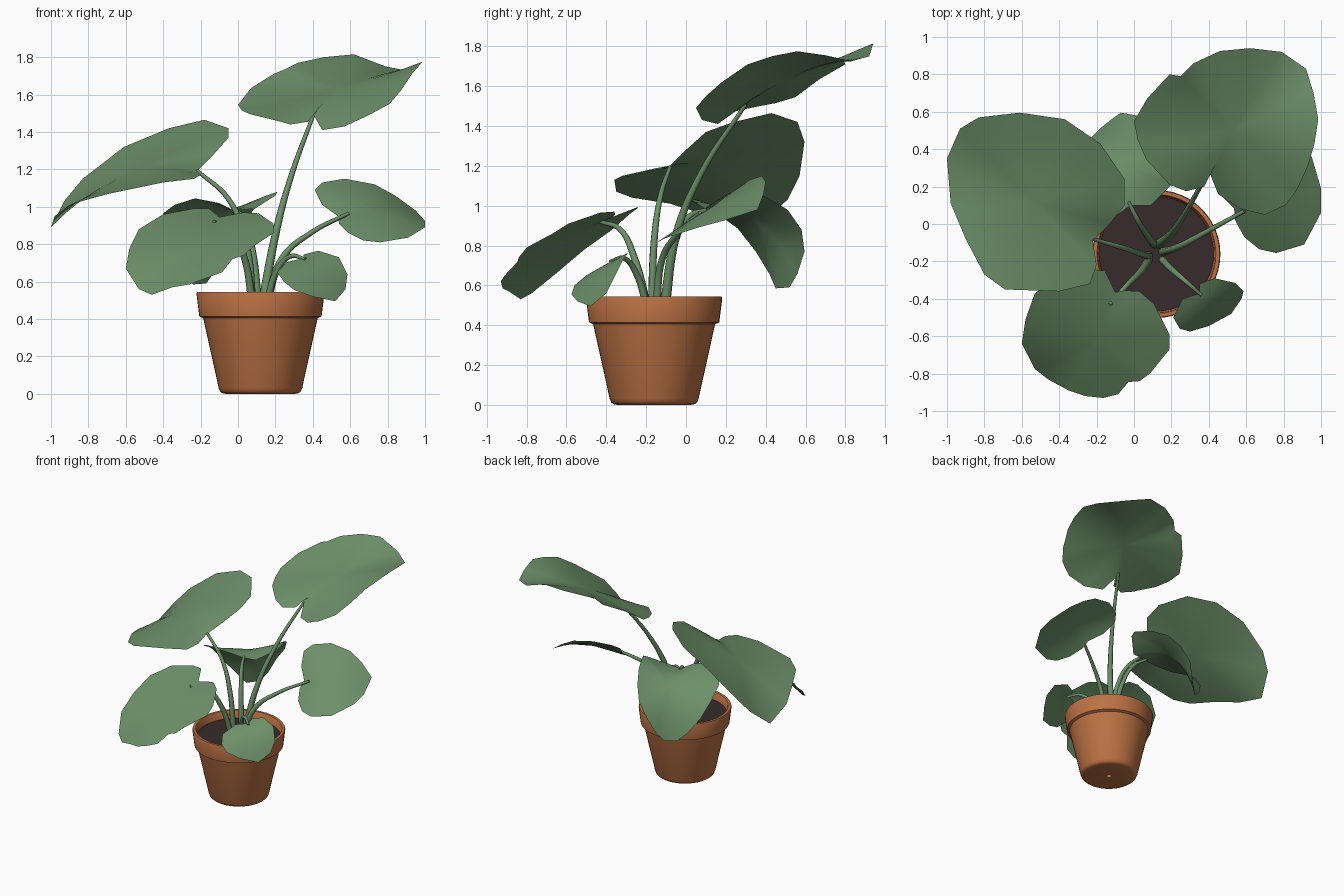
import bpy, bmesh, math
from mathutils import Vector
from mathutils.geometry import normal


def material(name, rgb):
    m = bpy.data.materials.new(name)
    m.diffuse_color = (*rgb, 1)
    return m


GREEN = material("leaf_green", (0.15, 0.28, 0.14))
TERRACOTTA = material("terracotta", (0.50, 0.168, 0.058))
SOIL = material("dark_soil", (0.038, 0.024, 0.025))
POT_X, POT_Y = 0.12, -0.16


def finish(name, bm, mat, angle=40):
    me = bpy.data.meshes.new(name)
    bm.to_mesh(me)
    bm.free()
    me.materials.append(mat)
    ob = bpy.data.objects.new(name, me)
    bpy.context.collection.objects.link(ob)
    bpy.ops.object.select_all(action='DESELECT')
    ob.select_set(True)
    bpy.context.view_layer.objects.active = ob
    bpy.ops.object.shade_smooth_by_angle(angle=math.radians(angle))
    return ob


def lathe(name, profile, mat, steps=48):
    """Spin a (radius, height) profile round the pot axis."""
    bm = bmesh.new()
    vs = [bm.verts.new((r, 0, z)) for r, z in profile]
    es = [bm.edges.new(p) for p in zip(vs, vs[1:])]
    bmesh.ops.spin(bm, geom=vs + es, cent=(0, 0, 0), axis=(0, 0, 1),
                   angle=math.tau, steps=steps)
    bmesh.ops.remove_doubles(bm, verts=bm.verts, dist=1e-4)
    bmesh.ops.recalc_face_normals(bm, faces=bm.faces)
    bmesh.ops.translate(bm, verts=bm.verts, vec=(POT_X, POT_Y, 0))
    return finish(name, bm, mat)


def leaf(name, centre, rim, rings=5):
    """Curved blade: rings blend from a flat heart out to the wavy rim path."""
    c = Vector(centre)
    rim = [Vector(p) for p in rim]
    n = normal(rim)
    if n.z < 0:
        rim.reverse()
        n = -n
    bm = bmesh.new()
    hub = bm.verts.new(c)
    prev = None
    for k in range(1, rings + 1):
        t = k / rings
        ring = [bm.verts.new(c + (p - c) * t - n * (p - c).dot(n) * (t - t * t))
                for p in rim]
        for i in range(len(rim)):
            j = (i + 1) % len(rim)
            if prev:
                bm.faces.new((prev[i], ring[i], ring[j], prev[j]))
            else:
                bm.faces.new((hub, ring[i], ring[j]))
        prev = ring
    return finish(name, bm, GREEN, 60)


def stem(name, path, r0=0.022, r1=0.010):
    """Tapered tube along a smooth path."""
    cu = bpy.data.curves.new(name, 'CURVE')
    cu.dimensions = '3D'
    cu.bevel_depth = 1.0
    cu.bevel_resolution = 2
    cu.resolution_u = 8
    cu.use_fill_caps = True
    sp = cu.splines.new('BEZIER')
    sp.bezier_points.add(len(path) - 1)
    for i, (bp, co) in enumerate(zip(sp.bezier_points, path)):
        bp.co = co
        bp.handle_left_type = bp.handle_right_type = 'AUTO'
        bp.radius = r0 + (r1 - r0) * i / (len(path) - 1)
    cu.materials.append(GREEN)
    ob = bpy.data.objects.new(name, cu)
    bpy.context.collection.objects.link(ob)
    bpy.ops.object.select_all(action='DESELECT')
    ob.select_set(True)
    bpy.context.view_layer.objects.active = ob
    bpy.ops.object.convert(target='MESH')
    bpy.ops.object.shade_smooth_by_angle(angle=math.radians(50))


# Pot with drain hole, rounded foot and thick collar
lathe("pot", [(0, 0.04), (0.022, 0.04), (0.022, 0), (0.185, 0), (0.205, 0.004),
              (0.216, 0.013), (0.223, 0.03), (0.306, 0.405), (0.327, 0.414),
              (0.342, 0.535), (0.338, 0.544), (0.318, 0.544), (0.313, 0.537),
              (0.302, 0.45)], TERRACOTTA)
lathe("soil", [(0, 0.485), (0.307, 0.485)], SOIL)

# Leaf blades, one rim path each
leaf("tall_leaf", (0.53, 0.5, 1.63), [
    (0.0, 0.55, 1.545), (0.07, 0.67, 1.635), (0.19, 0.80, 1.71), (0.25, 0.79, 1.735),
    (0.32, 0.86, 1.77), (0.46, 0.925, 1.80), (0.62, 0.94, 1.815), (0.79, 0.92, 1.75),
    (0.92, 0.83, 1.725), (0.96, 0.70, 1.755), (0.985, 0.56, 1.775), (0.965, 0.43, 1.75),
    (0.93, 0.31, 1.71), (0.87, 0.18, 1.62), (0.81, 0.10, 1.55), (0.70, 0.05, 1.49),
    (0.57, 0.08, 1.43), (0.45, 0.16, 1.41), (0.40, 0.285, 1.50), (0.375, 0.20, 1.455),
    (0.28, 0.175, 1.44), (0.19, 0.21, 1.465), (0.065, 0.345, 1.495), (0.02, 0.45, 1.515)])
leaf("left_leaf", (-0.53, 0.12, 1.20), [
    (-1.0, 0.35, 0.89), (-0.98, 0.11, 0.95), (-0.90, -0.08, 1.01), (-0.80, -0.27, 1.04),
    (-0.69, -0.35, 1.07), (-0.40, -0.36, 1.13), (-0.235, -0.32, 1.15),
    (-0.20, -0.22, 1.17), (-0.22, -0.09, 1.19), (-0.13, 0.0, 1.28), (-0.05, 0.10, 1.37),
    (-0.05, 0.24, 1.42), (-0.18, 0.43, 1.465), (-0.37, 0.56, 1.42), (-0.61, 0.595, 1.32),
    (-0.83, 0.57, 1.15), (-0.93, 0.51, 1.03)])
leaf("front_leaf", (-0.2, -0.62, 0.81), [
    (-0.155, -0.25, 0.99), (-0.24, -0.24, 0.99), (-0.40, -0.28, 0.96),
    (-0.53, -0.37, 0.88), (-0.58, -0.51, 0.78), (-0.60, -0.64, 0.67),
    (-0.53, -0.775, 0.56), (-0.46, -0.83, 0.53), (-0.35, -0.89, 0.57),
    (-0.26, -0.92, 0.585), (-0.165, -0.93, 0.62), (-0.085, -0.91, 0.65),
    (-0.03, -0.845, 0.72), (0.03, -0.84, 0.74), (0.085, -0.80, 0.79),
    (0.19, -0.67, 0.86), (0.19, -0.59, 0.91), (0.11, -0.43, 0.965),
    (0.03, -0.36, 0.97), (-0.05, -0.355, 0.955), (-0.10, -0.365, 0.945)])
leaf("right_leaf", (0.74, 0.13, 0.985), [
    (0.41, 0.26, 1.09), (0.45, 0.32, 1.13), (0.57, 0.38, 1.15), (0.73, 0.40, 1.12),
    (0.84, 0.39, 1.06), (0.95, 0.36, 0.98), (1.0, 0.19, 0.925), (1.0, 0.06, 0.89),
    (0.91, -0.11, 0.835), (0.76, -0.155, 0.81), (0.67, -0.135, 0.82),
    (0.59, -0.07, 0.86), (0.54, 0.02, 0.91), (0.535, 0.085, 0.95), (0.45, 0.17, 1.01)])
leaf("back_leaf", (-0.09, 0.32, 0.945), [
    (-0.02, 0.10, 0.98), (0.09, 0.10, 0.99), (0.20, 0.21, 1.06), (0.21, 0.25, 1.08),
    (0.15, 0.39, 1.05), (0.08, 0.51, 0.98), (0.016, 0.58, 0.88), (-0.07, 0.595, 0.77),
    (-0.12, 0.56, 0.66), (-0.17, 0.52, 0.59), (-0.24, 0.45, 0.585), (-0.31, 0.42, 0.655),
    (-0.38, 0.35, 0.77), (-0.41, 0.26, 0.885), (-0.40, 0.15, 0.965), (-0.34, 0.05, 1.01),
    (-0.23, 0.0, 1.045), (-0.10, 0.04, 1.02)])
leaf("small_leaf", (0.42, -0.43, 0.665), [
    (0.35, -0.37, 0.725), (0.26, -0.40, 0.705), (0.21, -0.50, 0.65),
    (0.245, -0.56, 0.60), (0.30, -0.575, 0.555), (0.40, -0.545, 0.52),
    (0.52, -0.48, 0.495), (0.575, -0.40, 0.56), (0.585, -0.36, 0.64),
    (0.54, -0.315, 0.73), (0.43, -0.29, 0.765), (0.35, -0.32, 0.745)])

# Stems from the soil to each blade
stem("tall_stem", [(0.13, -0.11, 0.47), (0.20, -0.05, 0.85), (0.28, 0.07, 1.15), (0.41, 0.30, 1.51)], 0.026)
stem("left_stem", [(0.08, -0.17, 0.47), (0.04, -0.16, 0.82), (-0.05, -0.13, 1.04), (-0.22, -0.08, 1.195)])
stem("front_stem", [(0.08, -0.19, 0.47), (0.03, -0.26, 0.74), (-0.04, -0.33, 0.88), (-0.13, -0.43, 0.92)])
stem("right_stem", [(0.15, -0.15, 0.47), (0.24, -0.12, 0.73), (0.39, -0.04, 0.86), (0.59, 0.07, 0.965)])
stem("back_stem", [(0.11, -0.11, 0.47), (0.07, -0.06, 0.80), (0.02, 0.02, 0.95), (-0.03, 0.12, 0.98)])
stem("small_stem", [(0.15, -0.19, 0.47), (0.21, -0.25, 0.66), (0.28, -0.31, 0.735), (0.36, -0.38, 0.72)], 0.02, 0.009)
